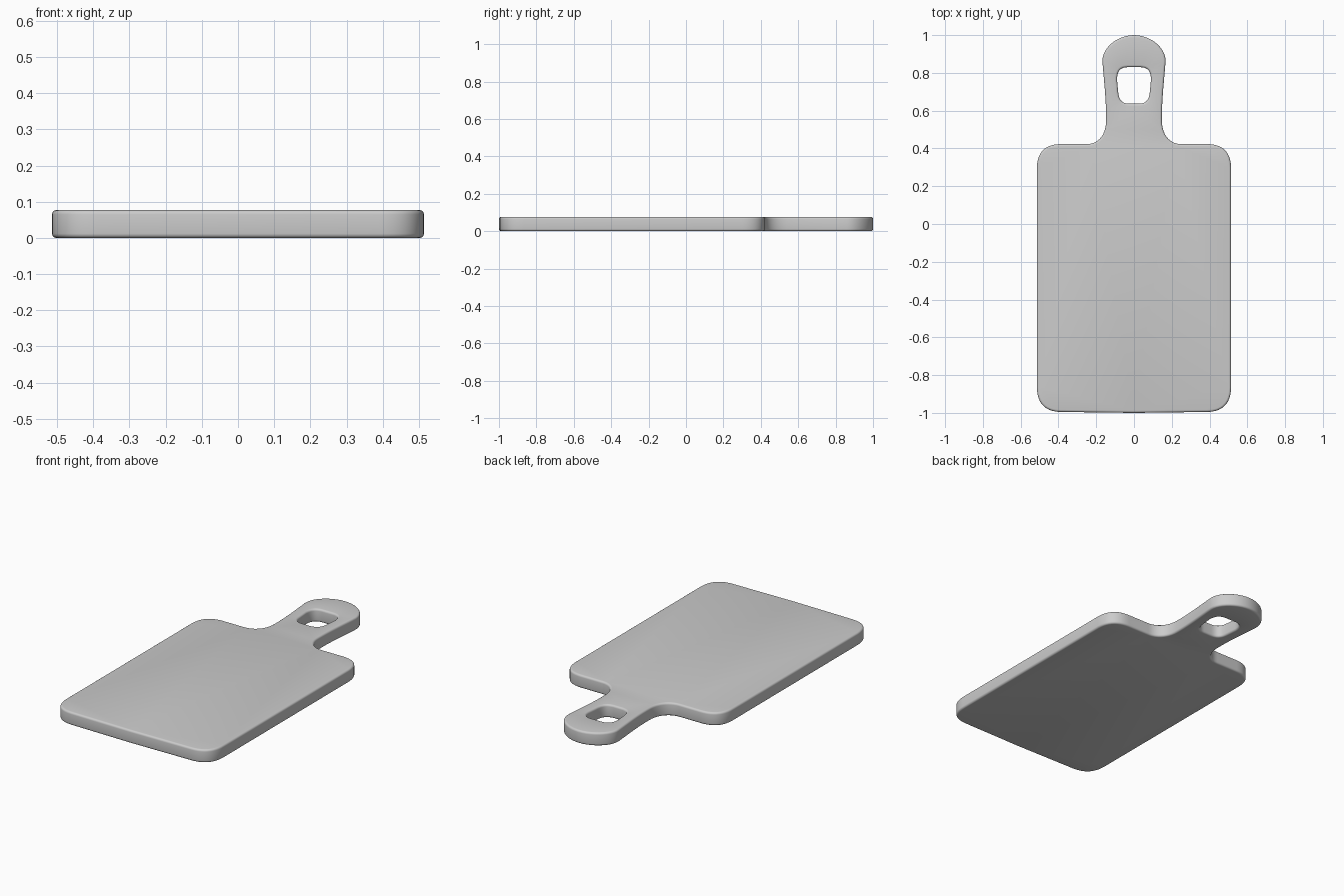
import bpy, bmesh, math
from mathutils import Vector
from mathutils.geometry import interpolate_bezier

if "Cube" in bpy.data.objects:
    bpy.data.objects.remove(bpy.data.objects["Cube"])

HEIGHT, ROUND, STEPS = 0.077, 0.012, 4


def trace(segments, n=12):
    """Sample bezier segments (p0, h0, h1, p1) into one list without repeats."""
    pts = []
    for seg in segments:
        count = 2 if seg[1] is None else n
        a, h, k, b = seg
        h, k = h or a, k or b
        new = interpolate_bezier(*[Vector(p).to_3d() for p in (a, h, k, b)], count)
        pts += new if not pts else new[1:]
    return pts


def mirrored(half):
    """Close a right-hand half profile (bottom centre to top centre)."""
    left = [Vector((-p.x, p.y, 0)) for p in reversed(half[1:-1])]
    return half + left


def inset(loop, d):
    """Move a counter-clockwise loop inwards by d."""
    out = []
    for i, p in enumerate(loop):
        t = (loop[(i + 1) % len(loop)] - p).normalized() + (p - loop[i - 1]).normalized()
        t.normalize()
        out.append(p + Vector((-t.y, t.x, 0)) * d)
    return out


# Board and handle silhouette
board = mirrored(trace([
    ((0, -1), None, None, (0.39, -0.995)),
    ((0.39, -0.995), (0.47, -0.993), (0.513, -0.95), (0.514, -0.865)),
    ((0.514, -0.865), None, None, (0.514, 0.30)),
    ((0.514, 0.30), (0.512, 0.38), (0.47, 0.422), (0.39, 0.423)),
    ((0.39, 0.423), None, None, (0.25, 0.423)),
    ((0.25, 0.423), (0.19, 0.423), (0.15, 0.47), (0.148, 0.54)),
    ((0.148, 0.54), (0.146, 0.66), (0.160, 0.76), (0.167, 0.86)),
    ((0.167, 0.86), (0.171, 0.93), (0.09, 1.0), (0, 1.0)),
]))

# Hanging hole
hole = mirrored(trace([
    ((0, 0.637), None, None, (0.025, 0.637)),
    ((0.025, 0.637), (0.063, 0.638), (0.080, 0.655), (0.084, 0.70)),
    ((0.084, 0.70), None, None, (0.090, 0.765)),
    ((0.090, 0.765), (0.089, 0.81), (0.073, 0.829), (0.035, 0.830)),
    ((0.035, 0.830), None, None, (0, 0.830)),
]))

# Rounded edge cross-section: (inset, z) from bottom to top
arc = [math.pi / 2 * i / STEPS for i in range(STEPS + 1)]
section = [(ROUND * (1 - math.sin(a)), ROUND * (1 - math.cos(a))) for a in arc]
section += [(d, HEIGHT - z) for d, z in reversed(section)]

bm = bmesh.new()
caps = ([], [])
for loop, side in ((board, 1), (hole, -1)):
    rings = [[bm.verts.new((p.x, p.y, z)) for p in inset(loop, side * d)]
             for d, z in section]
    n = len(loop)
    for lo, hi in zip(rings, rings[1:]):
        for i in range(n):
            j = (i + 1) % n
            bm.faces.new((lo[i], lo[j], hi[j], hi[i]))
    for cap, ring in zip(caps, (rings[0], rings[-1])):
        cap += [bm.edges.get((ring[i], ring[(i + 1) % n])) for i in range(n)]

# Flat bottom and top, leaving the hole open
for cap in caps:
    bmesh.ops.triangle_fill(bm, edges=cap, use_beauty=True)
bmesh.ops.recalc_face_normals(bm, faces=bm.faces)

mesh = bpy.data.meshes.new("cutting_board")
bm.to_mesh(mesh)
bm.free()
obj = bpy.data.objects.new("cutting_board", mesh)
bpy.context.collection.objects.link(obj)
bpy.context.view_layer.objects.active = obj
obj.select_set(True)
bpy.ops.object.shade_smooth_by_angle(angle=math.radians(40))
